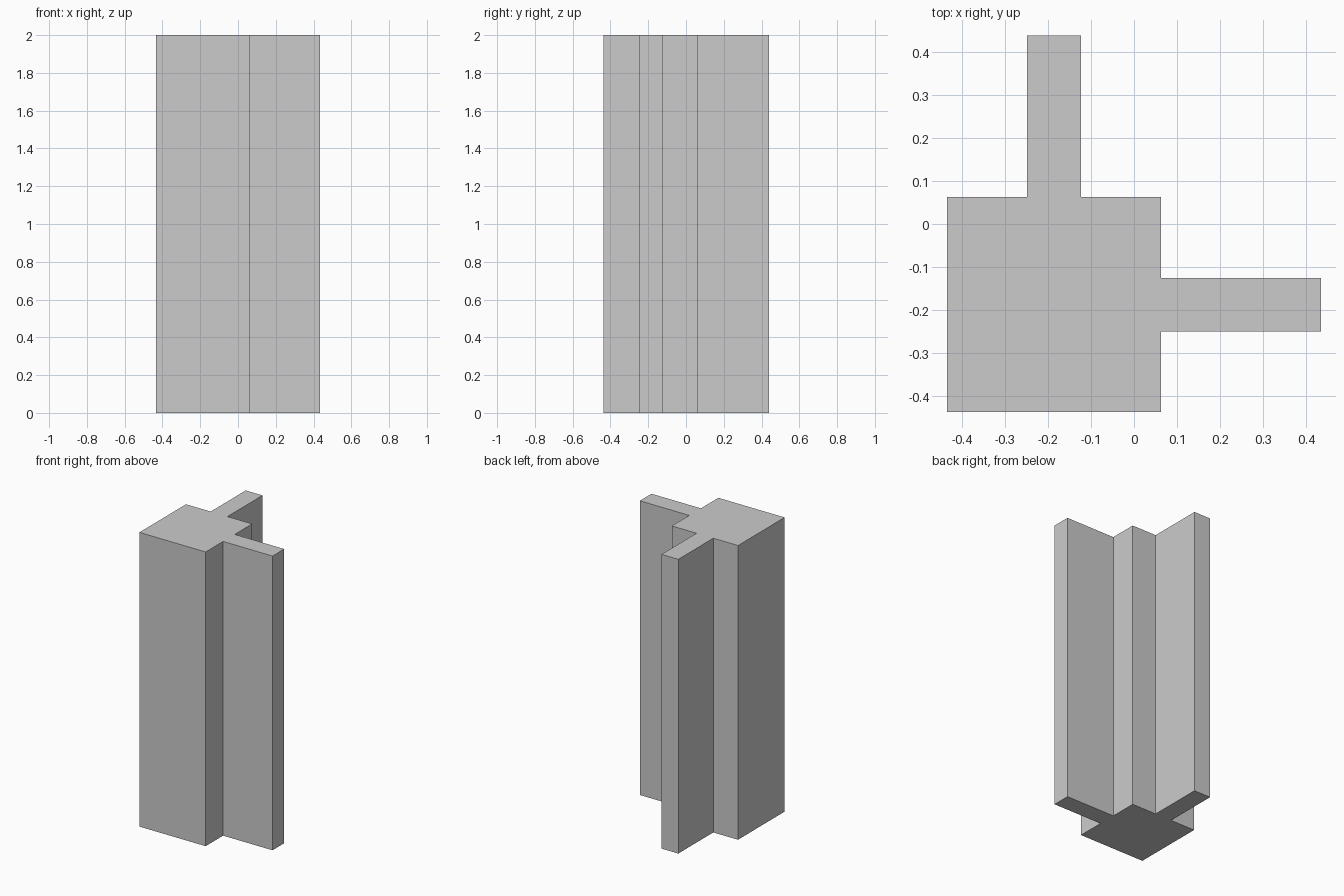
import bpy, bmesh

if "Cube" in bpy.data.objects:
    bpy.data.objects.remove(bpy.data.objects["Cube"])

HEIGHT = 2.0

# Plan outline: square pillar with one fin to the back and one to the right
outline = [
    (-0.435, -0.4375), (0.063, -0.4375),
    (0.063, -0.25), (0.4345, -0.25), (0.4345, -0.125), (0.063, -0.125),
    (0.063, 0.0625),
    (-0.123, 0.0625), (-0.123, 0.4385), (-0.249, 0.4385), (-0.249, 0.0625),
    (-0.435, 0.0625),
]

# Extrude the outline into the finned corner post
bm = bmesh.new()
base = bm.faces.new([bm.verts.new((x, y, 0)) for x, y in outline])
ext = bmesh.ops.extrude_face_region(bm, geom=[base], use_keep_orig=True)
top = [g for g in ext["geom"] if isinstance(g, bmesh.types.BMVert)]
bmesh.ops.translate(bm, verts=top, vec=(0, 0, HEIGHT))
bmesh.ops.recalc_face_normals(bm, faces=bm.faces)

mesh = bpy.data.meshes.new("corner_post")
bm.to_mesh(mesh)
bm.free()
bpy.context.collection.objects.link(bpy.data.objects.new("corner_post", mesh))
